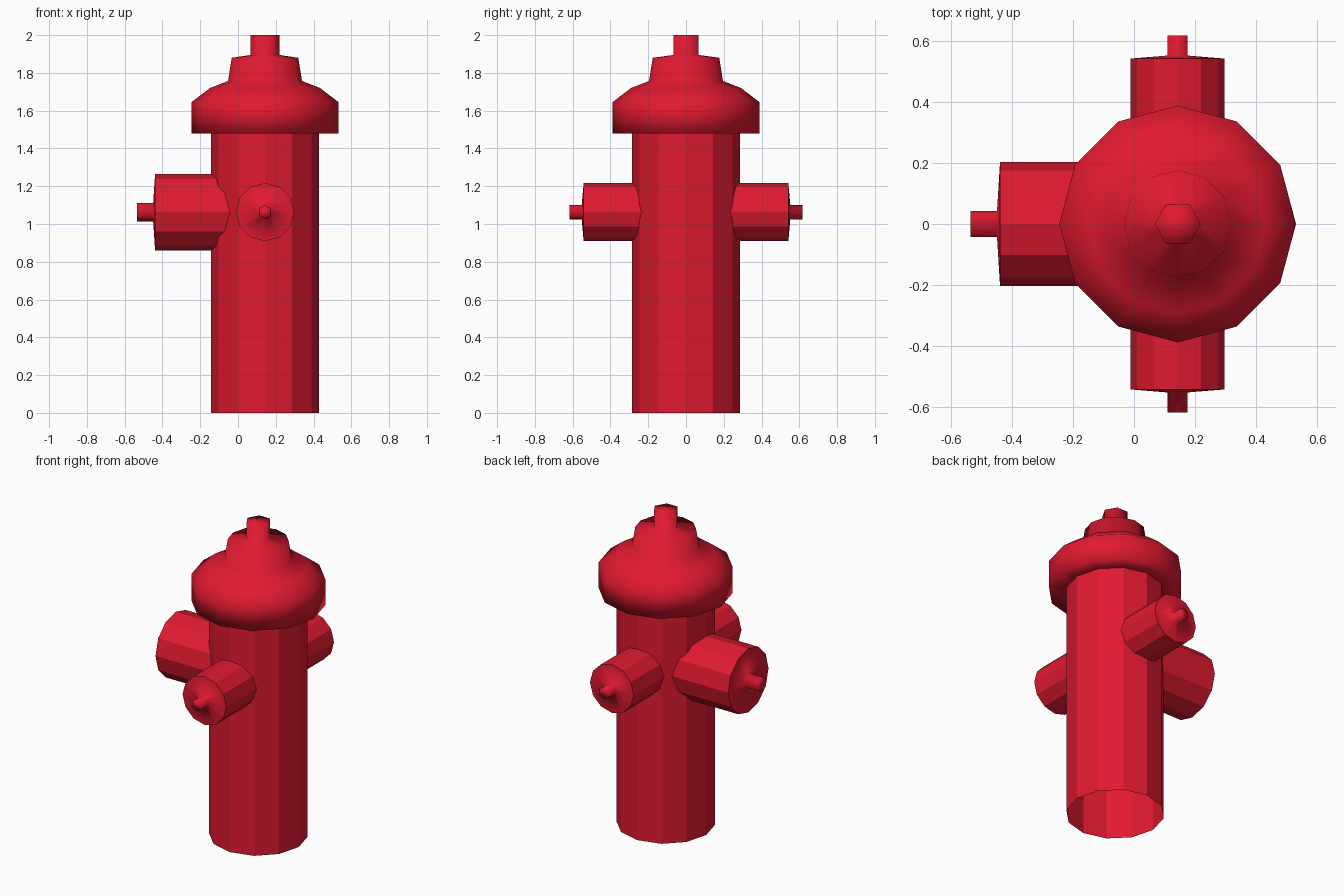
import bpy, bmesh
from math import sin, cos, pi
from mathutils import Matrix, Vector

if "Cube" in bpy.data.objects:
    bpy.data.objects.remove(bpy.data.objects["Cube"])

SIDES = 12
AXIS_X = 0.143      # centre line of the barrel
PORT_Z = 1.063      # height of the hose outlets

red = bpy.data.materials.new("red_paint")
red.diffuse_color = (0.75, 0.01, 0.03, 1)
red.use_nodes = True
red.node_tree.nodes["Principled BSDF"].inputs["Base Color"].default_value = red.diffuse_color


def turned(name, profile, smooth_from, matrix):
    """Sweep (radius, height, is_hex) points round local z; close the last ring."""
    bm = bmesh.new()
    rings = []
    for r, h, is_hex in profile:
        ring = []
        for i in range(SIDES):
            # odd points of a hexagonal ring sit on the middle of its edges
            k = r * cos(pi / 6) if is_hex and i % 2 else r
            a = 2 * pi * i / SIDES
            ring.append(bm.verts.new((k * cos(a), k * sin(a), h)))
        rings.append(ring)
    for s in range(len(rings) - 1):
        a, b = rings[s], rings[s + 1]
        for i in range(SIDES):
            j = (i + 1) % SIDES
            bm.faces.new((a[i], a[j], b[j], b[i])).smooth = s >= smooth_from
    bm.faces.new(rings[-1]).smooth = True
    me = bpy.data.meshes.new(name)
    bm.to_mesh(me)
    bm.free()
    me.materials.append(red)
    ob = bpy.data.objects.new(name, me)
    ob.matrix_world = matrix
    bpy.context.collection.objects.link(ob)
    return ob


# Barrel (open below), rounded bonnet and hexagonal top nut
turned("barrel_and_bonnet", [
    (0.285, 0, False), (0.285, 1.48, False),
    (0.388, 1.48, False), (0.388, 1.646, False),
    (0.291, 1.72, False), (0.196, 1.757, False),
    (0.176, 1.88, False), (0.076, 1.895, True), (0.076, 2.0, True),
], 1, Matrix.Translation((AXIS_X, 0, 0)))


def outlet(name, direction, radius, start, rim, tip, nut):
    """Hose outlet with a shallow conical cap and hexagonal nut."""
    d, up = Vector(direction), Vector((0, 0, 1))
    m = Matrix((up, d.cross(up), d)).transposed().to_4x4()
    m.translation = (AXIS_X, 0, PORT_Z)
    turned(name, [
        (radius, start, False), (radius, rim, False),
        (nut, rim + 0.01, True), (nut, tip, True),
    ], 1, m)


# Large outlet on the left, smaller pair front and back
outlet("large_outlet", (-1, 0, 0), 0.203, 0.16, 0.582, 0.678, 0.049)
for label, y in (("front", -1), ("back", 1)):
    outlet(label + "_outlet", (0, y, 0), 0.154, 0.2, 0.542, 0.617, 0.038)
